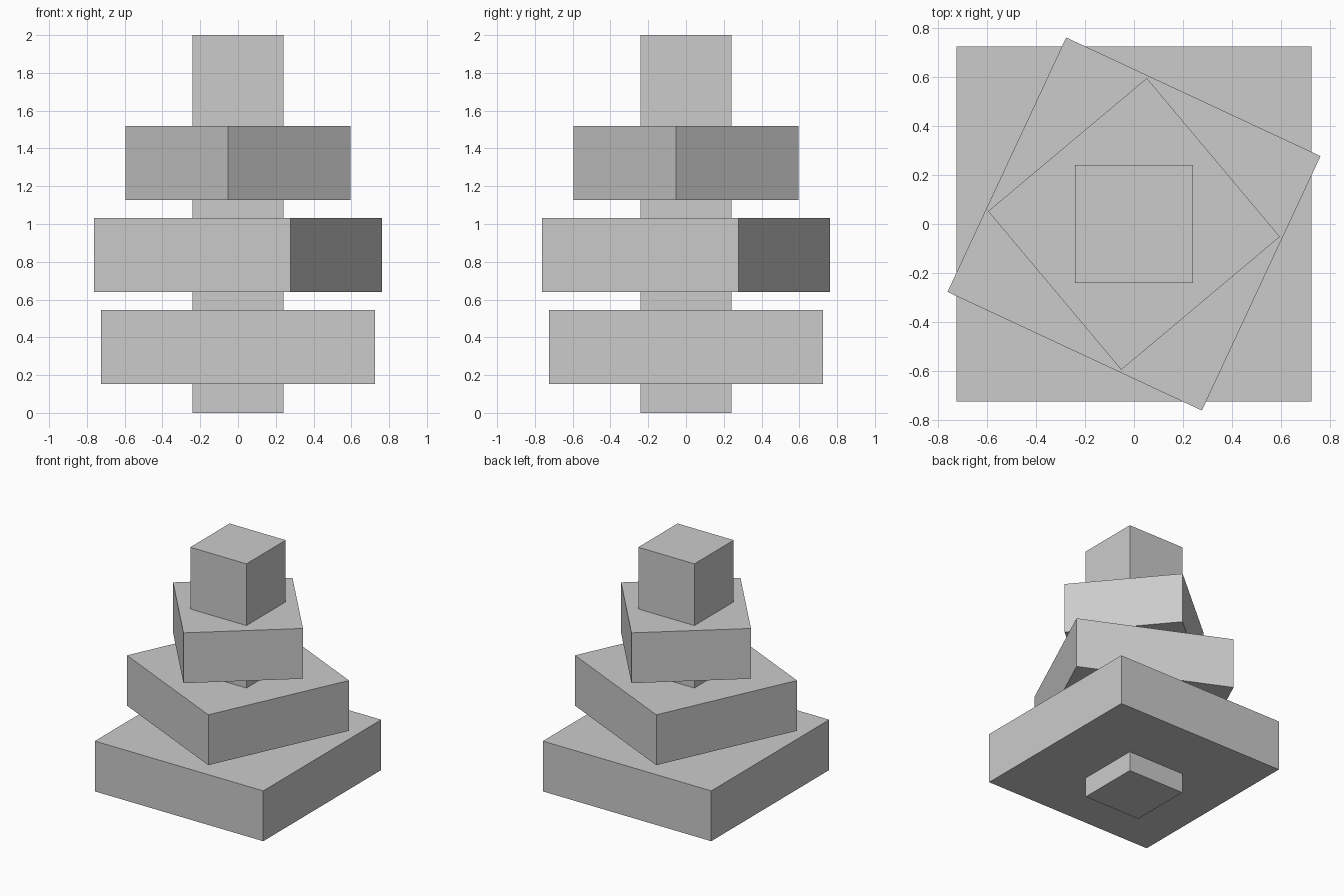
import bpy
import math

if "Cube" in bpy.data.objects:
    bpy.data.objects.remove(bpy.data.objects["Cube"])

# Single grey for the whole model
grey = bpy.data.materials.new("plain_grey")
grey.diffuse_color = (0.6, 0.6, 0.6, 1)
grey.use_nodes = True
grey.node_tree.nodes["Principled BSDF"].inputs["Base Color"].default_value = grey.diffuse_color


def block(name, width, bottom, top, turn=0):
    """Square block centred on the z axis, turned by some degrees."""
    bpy.ops.mesh.primitive_cube_add(size=1, location=(0, 0, (bottom + top) / 2),
                                    rotation=(0, 0, math.radians(turn)))
    ob = bpy.context.object
    ob.name = name
    ob.scale = (width, width, top - bottom)
    ob.data.materials.append(grey)
    return ob


# Central square post
block("post", 0.484, 0, 2)

# Three slabs threaded on the post, each twisted a further 25 degrees
block("lower_slab", 1.452, 0.153, 0.545)
block("middle_slab", 1.148, 0.64, 1.032, -25)
block("upper_slab", 0.847, 1.127, 1.519, -50)
